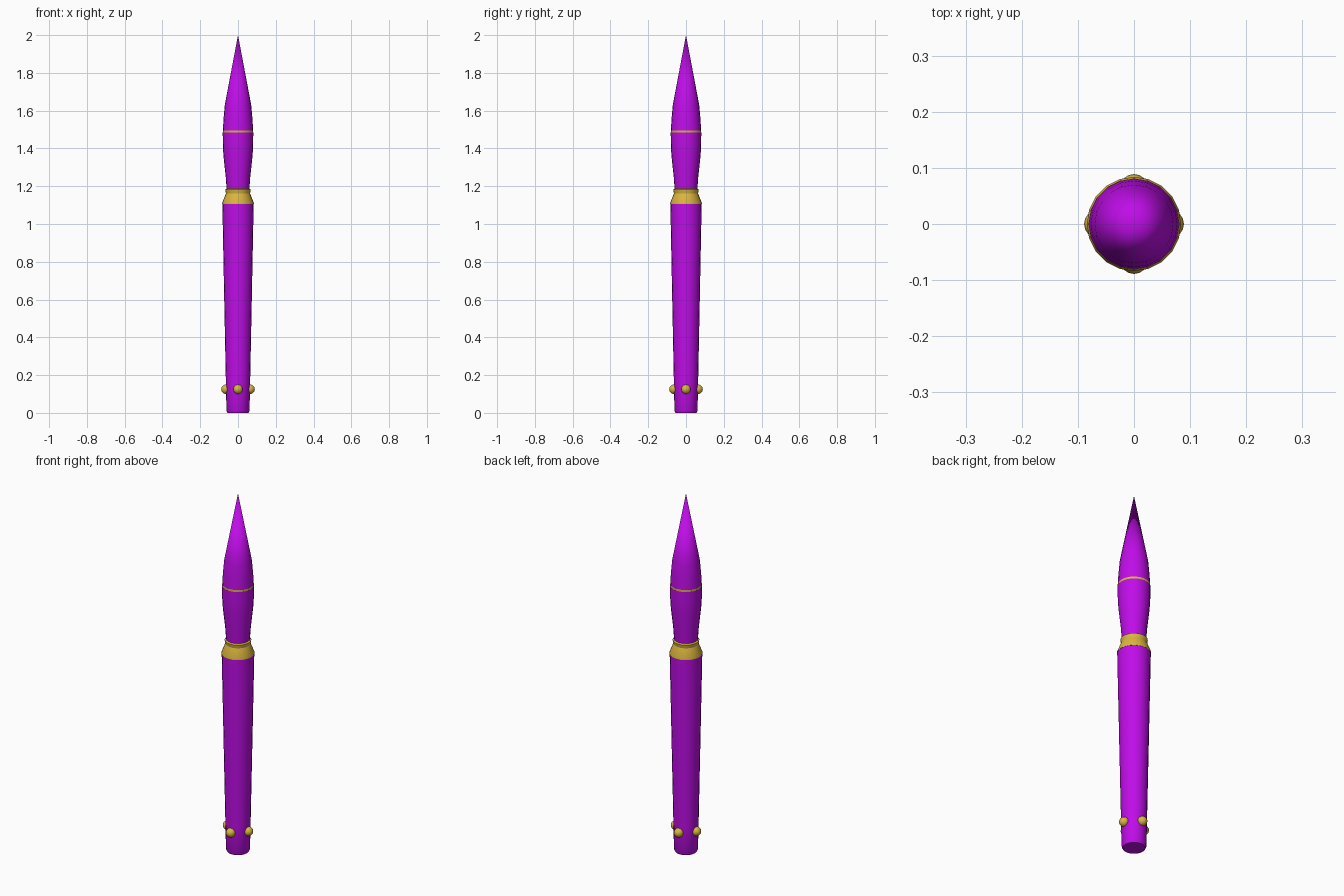
import bpy, bmesh, math

if "Cube" in bpy.data.objects:
    bpy.data.objects.remove(bpy.data.objects["Cube"])

SIDES = 20


def material(name, color):
    m = bpy.data.materials.new(name)
    m.diffuse_color = color
    m.use_nodes = True
    m.node_tree.nodes["Principled BSDF"].inputs["Base Color"].default_value = m.diffuse_color
    return m


purple = material("purple", (0.52, 0.004, 0.80, 1))
gold = material("gold", (0.72, 0.47, 0.05, 1))


def finish(obj, mat, angle=30):
    obj.data.materials.append(mat)
    bpy.ops.object.select_all(action='DESELECT')
    obj.select_set(True)
    bpy.context.view_layer.objects.active = obj
    bpy.ops.object.shade_smooth_by_angle(angle=math.radians(angle))


def lathe(name, profile, mat):
    """Revolve (radius, z) points around z; zero radius closes to a point."""
    bm = bmesh.new()
    verts = [bm.verts.new((r, 0, z)) for r, z in profile]
    edges = [bm.edges.new(p) for p in zip(verts, verts[1:])]
    bmesh.ops.spin(bm, geom=verts + edges, cent=(0, 0, 0), axis=(0, 0, 1),
                   angle=math.tau, steps=SIDES, use_duplicate=False)
    bmesh.ops.remove_doubles(bm, verts=bm.verts, dist=0.0002)
    bmesh.ops.recalc_face_normals(bm, faces=bm.faces)
    mesh = bpy.data.meshes.new(name)
    bm.to_mesh(mesh)
    bm.free()
    obj = bpy.data.objects.new(name, mesh)
    bpy.context.collection.objects.link(obj)
    finish(obj, mat)


# Tapered handle with a softened bottom edge
lathe("handle", [(0, 0), (0.056, 0), (0.061, 0.01), (0.064, 0.15),
                 (0.073, 0.6), (0.083, 1.11), (0, 1.11)], purple)

# Gold collar: sloped shoulder and flared lip
lathe("collar", [(0, 1.105), (0.084, 1.105), (0.084, 1.112), (0.064, 1.162),
                 (0.068, 1.182), (0.060, 1.187), (0, 1.187)], gold)

# Bulging grip above the collar
lathe("grip", [(0, 1.18), (0.060, 1.18), (0.065, 1.25), (0.077, 1.36),
               (0.080, 1.41), (0.081, 1.485), (0, 1.485)], purple)

# Thin gold seam band
lathe("seam_band", [(0, 1.484), (0.0805, 1.484), (0.0805, 1.496),
                    (0, 1.496)], gold)

# Pointed tip
lathe("tip", [(0, 1.495), (0.080, 1.495), (0.077, 1.55), (0.070, 1.63),
              (0, 2.0)], purple)

# Four round studs near the base
for i in range(4):
    a = i * math.pi / 2
    bpy.ops.mesh.primitive_uv_sphere_add(
        segments=16, ring_count=10, radius=0.025,
        location=(0.064 * math.cos(a), 0.064 * math.sin(a), 0.125))
    stud = bpy.context.object
    stud.name = f"stud_{i + 1}"
    finish(stud, gold, 40)
